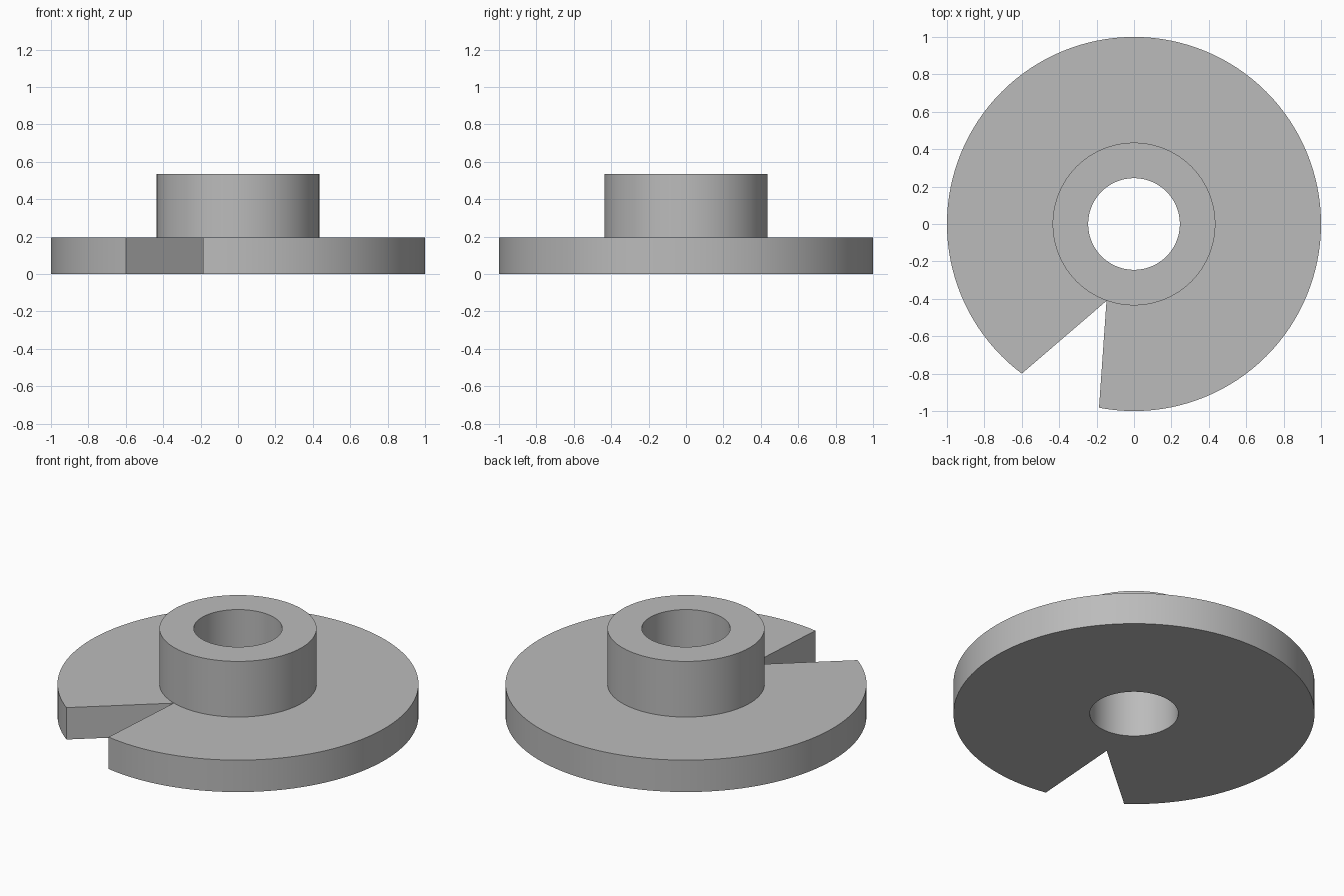
import bpy
import bmesh
from math import radians, tau

cube = bpy.data.objects.get("Cube")
if cube:
    bpy.data.objects.remove(cube, do_unlink=True)

# Plain grey material
grey = bpy.data.materials.new("plain grey")
grey.use_nodes = True
colour = (0.5, 0.5, 0.5, 1)
grey.diffuse_color = colour
grey.node_tree.nodes["Principled BSDF"].inputs["Base Color"].default_value = colour


def add_object(name, bm):
    bmesh.ops.recalc_face_normals(bm, faces=bm.faces)
    mesh = bpy.data.meshes.new(name)
    bm.to_mesh(mesh)
    bm.free()
    mesh.materials.append(grey)
    obj = bpy.data.objects.new(name, mesh)
    bpy.context.collection.objects.link(obj)
    return obj


# Flanged hub: closed (radius, height) section turned around z
BORE, HUB, RIM = 0.245, 0.435, 1.0
FLANGE_TOP, HUB_TOP = 0.195, 0.535
section = [(BORE, 0), (RIM, 0), (RIM, FLANGE_TOP), (HUB, FLANGE_TOP),
           (HUB, HUB_TOP), (BORE, HUB_TOP)]
bm = bmesh.new()
verts = [bm.verts.new((r, 0, z)) for r, z in section]
edges = [bm.edges.new((verts[i - 1], verts[i])) for i in range(len(verts))]
bmesh.ops.spin(bm, geom=verts + edges, cent=(0, 0, 0), axis=(0, 0, 1),
               angle=tau, steps=128, use_merge=True)
bmesh.ops.remove_doubles(bm, verts=bm.verts, dist=0.0001)
flanged_hub = add_object("flanged_hub", bm)

# Wedge that cuts the notch from the rim in to the hub wall
tip = (-0.147, -0.411)
rim_points = [(-0.6, -0.8), (-0.187, -0.982)]
wedge = [tip] + [tuple(t + 2 * (p - t) for t, p in zip(tip, point))
                 for point in rim_points]
bm = bmesh.new()
base = bm.faces.new([bm.verts.new((x, y, -0.2)) for x, y in wedge])
top = bmesh.ops.extrude_face_region(bm, geom=[base])["geom"]
bmesh.ops.translate(bm, vec=(0, 0, 0.6),
                    verts=[v for v in top if isinstance(v, bmesh.types.BMVert)])
notch_cutter = add_object("notch_cutter", bm)
notch_cutter.hide_render = True

bpy.ops.object.select_all(action="DESELECT")
flanged_hub.select_set(True)
bpy.context.view_layer.objects.active = flanged_hub
cut = flanged_hub.modifiers.new("notch", "BOOLEAN")
cut.operation = "DIFFERENCE"
cut.solver = "EXACT"
cut.object = notch_cutter
bpy.ops.object.modifier_apply(modifier=cut.name)
bpy.data.objects.remove(notch_cutter, do_unlink=True)

# Smooth round walls, crisp corners
bpy.ops.object.shade_smooth_by_angle(angle=radians(30))
